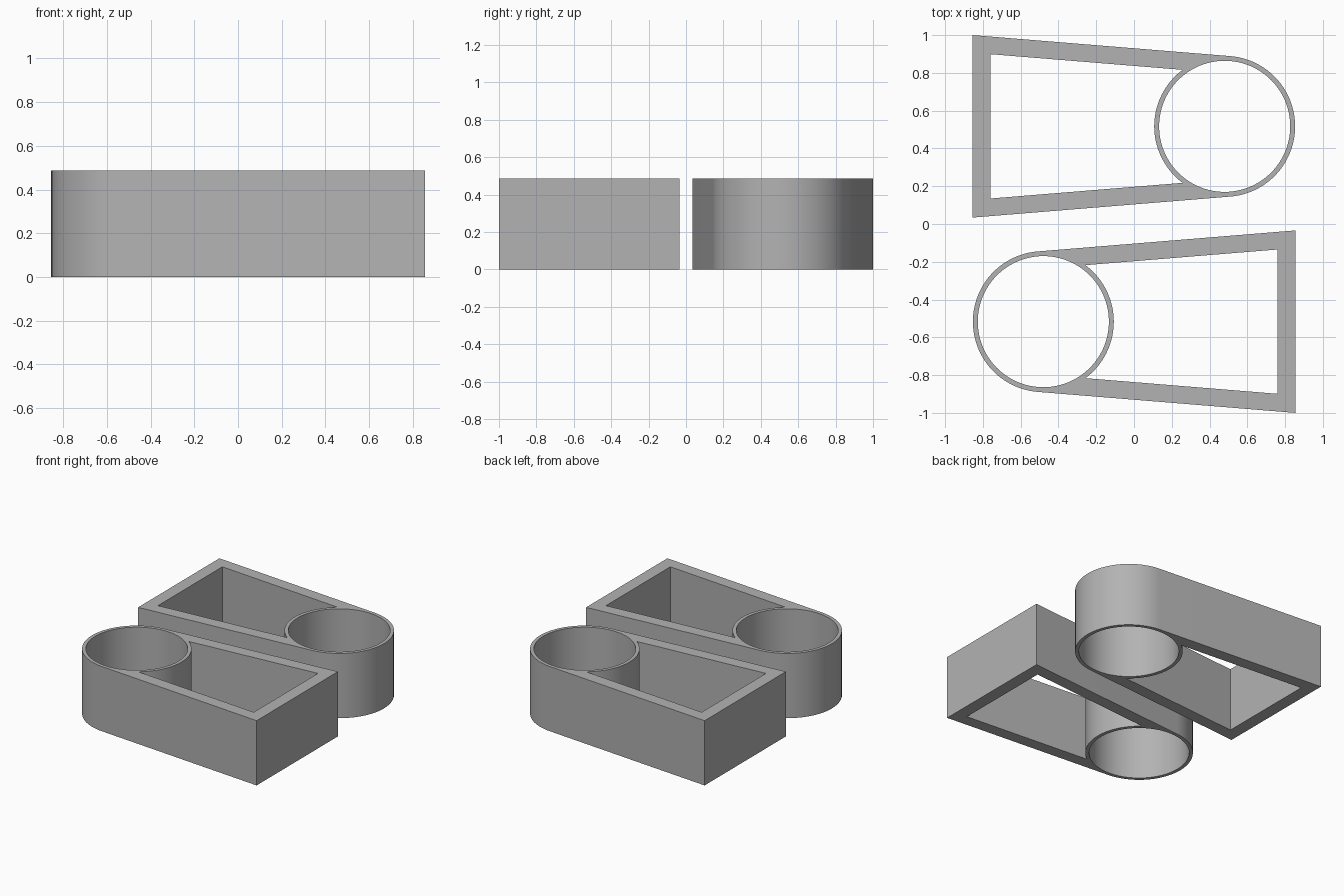
import bpy, bmesh, math
from mathutils import Vector

if "Cube" in bpy.data.objects:
    bpy.data.objects.remove(bpy.data.objects["Cube"])

HEIGHT = 0.487
CENTRE = Vector((0.48, 0.517))   # ring centre
R_OUT, R_IN = 0.373, 0.347       # ring radii
X_END, HALF_END = -0.855, 0.483  # closed wide end of the frame
X_INNER, HALF_INNER = -0.76, 0.382

grey = bpy.data.materials.new("grey")
grey.diffuse_color = (0.45, 0.45, 0.45, 1)
grey.use_nodes = True
grey.node_tree.nodes["Principled BSDF"].inputs["Base Color"].default_value = grey.diffuse_color


def arc(radius, start, end, steps):
    return [(CENTRE.x + radius * math.cos(start + (end - start) * i / steps),
             CENTRE.y + radius * math.sin(start + (end - start) * i / steps))
            for i in range(steps + 1)]


# Angle where the straight outer wall runs tangent into the ring
dx, dy = X_END - CENTRE.x, HALF_END
tangent = math.atan2(dy, dx) - math.acos(R_OUT / math.hypot(dx, dy))
slope = 1 / math.tan(tangent)

# Angle where the inner wall, parallel to the outer one, meets the ring
offset = HALF_INNER * math.sin(tangent) + (X_INNER - CENTRE.x) * math.cos(tangent)
meet = tangent + math.acos(offset / R_OUT)

outline = [(X_END, CENTRE.y + HALF_END), (X_END, CENTRE.y - HALF_END)] \
    + arc(R_OUT, -tangent, tangent, 72)
pocket = [(X_INNER, CENTRE.y + HALF_INNER), (X_INNER, CENTRE.y - HALF_INNER)] \
    + arc(R_OUT, 2 * math.pi - meet, meet, 36)
bore = arc(R_IN, 0, 2 * math.pi, 96)[:-1]


def make_frame(name, turn):
    # Filled flat profile with two holes, extruded upwards
    curve = bpy.data.curves.new(name, 'CURVE')
    curve.dimensions = '2D'
    curve.fill_mode = 'BOTH'
    curve.extrude = HEIGHT / 2
    for points in (outline, pocket, bore):
        spline = curve.splines.new('POLY')
        spline.points.add(len(points) - 1)
        for p, (x, y) in zip(spline.points, points):
            p.co = (x * turn, y * turn, 0, 1)
        spline.use_cyclic_u = True
    obj = bpy.data.objects.new(name, curve)
    bpy.context.collection.objects.link(obj)
    obj.location.z = HEIGHT / 2
    bpy.ops.object.select_all(action='DESELECT')
    obj.select_set(True)
    bpy.context.view_layer.objects.active = obj
    bpy.ops.object.convert(target='MESH')
    obj = bpy.context.object
    bm = bmesh.new()
    bm.from_mesh(obj.data)
    bmesh.ops.remove_doubles(bm, verts=bm.verts, dist=0.0005)
    bmesh.ops.recalc_face_normals(bm, faces=bm.faces)
    bm.to_mesh(obj.data)
    bm.free()
    obj.data.materials.clear()
    obj.data.materials.append(grey)
    bpy.ops.object.shade_smooth_by_angle(angle=math.radians(30))


make_frame("back_ring_frame", 1)
make_frame("front_ring_frame", -1)
